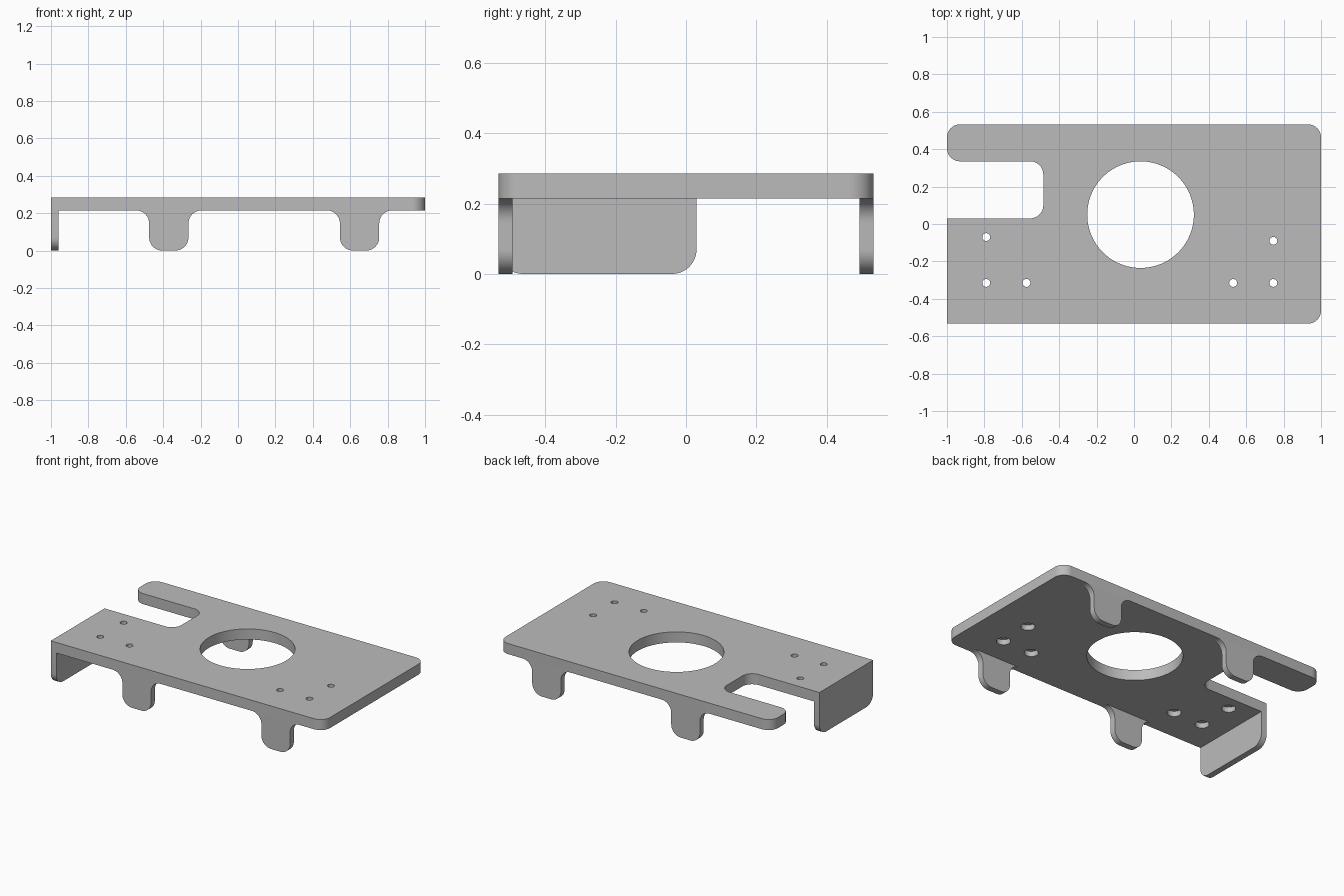
import bpy, bmesh, math
from mathutils import Vector, Matrix

cube = bpy.data.objects.get("Cube")
if cube:
    bpy.data.objects.remove(cube, do_unlink=True)

TOP, UNDER = 0.285, 0.215      # plate faces
HALF_Y, R, SHEET = 0.533, 0.07, 0.04

grey = bpy.data.materials.new("plain_grey")
grey.use_nodes = True
grey.diffuse_color = (0.5, 0.5, 0.5, 1)
grey.node_tree.nodes["Principled BSDF"].inputs["Base Color"].default_value = (0.5, 0.5, 0.5, 1)


def rounded(corners, steps=10):
    """Outline from (u, v, radius) corners, each replaced by a tangent arc."""
    out = []
    for i, (u, v, r) in enumerate(corners):
        p = Vector((u, v))
        if not r:
            out.append(p)
            continue
        a = (Vector(corners[i - 1][:2]) - p).normalized()
        b = (Vector(corners[(i + 1) % len(corners)][:2]) - p).normalized()
        centre = p + (a + b) * r   # all corners are right angles
        for k in range(steps + 1):
            t = math.pi / 2 * k / steps
            out.append(centre - b * r * math.cos(t) - a * r * math.sin(t))
    return out


def prism(name, outline, place, depth):
    """Extrude a 2D outline; place maps (u, v) to a point, depth is a vector."""
    bm = bmesh.new()
    face = bm.faces.new([bm.verts.new(place(p.x, p.y)) for p in outline])
    ext = bmesh.ops.extrude_face_region(bm, geom=[face], use_keep_orig=True)
    moved = [g for g in ext["geom"] if isinstance(g, bmesh.types.BMVert)]
    bmesh.ops.translate(bm, verts=moved, vec=depth)
    bmesh.ops.recalc_face_normals(bm, faces=bm.faces)
    return finish(name, bm)


def finish(name, bm):
    mesh = bpy.data.meshes.new(name)
    bm.to_mesh(mesh)
    bm.free()
    mesh.materials.append(grey)
    obj = bpy.data.objects.new(name, mesh)
    bpy.context.collection.objects.link(obj)
    return obj


def drill(target, x, y, radius, z0, z1, sides):
    bm = bmesh.new()
    bmesh.ops.create_cone(bm, cap_ends=True, segments=sides, radius1=radius, radius2=radius,
                          depth=z1 - z0, matrix=Matrix.Translation((x, y, (z0 + z1) / 2)))
    cutter = finish("drill_cutter", bm)
    cutter.hide_render = True
    mod = target.modifiers.new("hole", "BOOLEAN")
    mod.operation, mod.solver, mod.object = "DIFFERENCE", "EXACT", cutter
    bpy.context.view_layer.objects.active = target
    bpy.ops.object.modifier_apply(modifier=mod.name)
    bpy.data.objects.remove(cutter, do_unlink=True)


# Top plate with the open slot on its right side
plate = prism("top_plate", rounded([
    (-1, -HALF_Y, 0), (1, -HALF_Y, R), (1, HALF_Y, R), (-1, HALF_Y, R),
    (-1, 0.335, R), (-0.485, 0.335, R), (-0.485, 0.03, R), (-1, 0.03, 0)]),
    lambda u, v: (u, v, UNDER), (0, 0, TOP - UNDER))

# Large opening and counterbored screw holes
drill(plate, 0.035, 0.05, 0.285, 0, 1, 96)
for x, y in [(-0.79, -0.07), (-0.79, -0.315), (-0.575, -0.315),
             (0.53, -0.315), (0.745, -0.315), (0.745, -0.09)]:
    drill(plate, x, y, 0.042, 0, UNDER + 0.035, 32)
    drill(plate, x, y, 0.021, 0, 1, 32)

parts = [plate]

# Folded end wall
parts.append(prism("end_wall", rounded([
    (-HALF_Y, UNDER, 0), (-HALF_Y, 0, R), (0.03, 0, R), (0.03, UNDER, 0)]),
    lambda u, v: (-1, u, v), (SHEET, 0, 0)))

# Four feet with flared roots
for end, side in (("front", -1), ("back", 1)):
    for hand, x in (("right", -0.37), ("left", 0.65)):
        w, flare = 0.105, 0.176
        parts.append(prism(f"{end}_{hand}_foot", rounded([
            (x - flare, UNDER, 0), (x - w, UNDER, R), (x - w, 0, R),
            (x + w, 0, R), (x + w, UNDER, R), (x + flare, UNDER, 0)]),
            lambda u, v: (u, side * HALF_Y, v), (0, -side * SHEET, 0)))

# Smooth the rounded walls, keep the edges crisp
bpy.ops.object.select_all(action="DESELECT")
for obj in parts:
    obj.select_set(True)
bpy.context.view_layer.objects.active = plate
bpy.ops.object.shade_smooth_by_angle(angle=math.radians(30))
